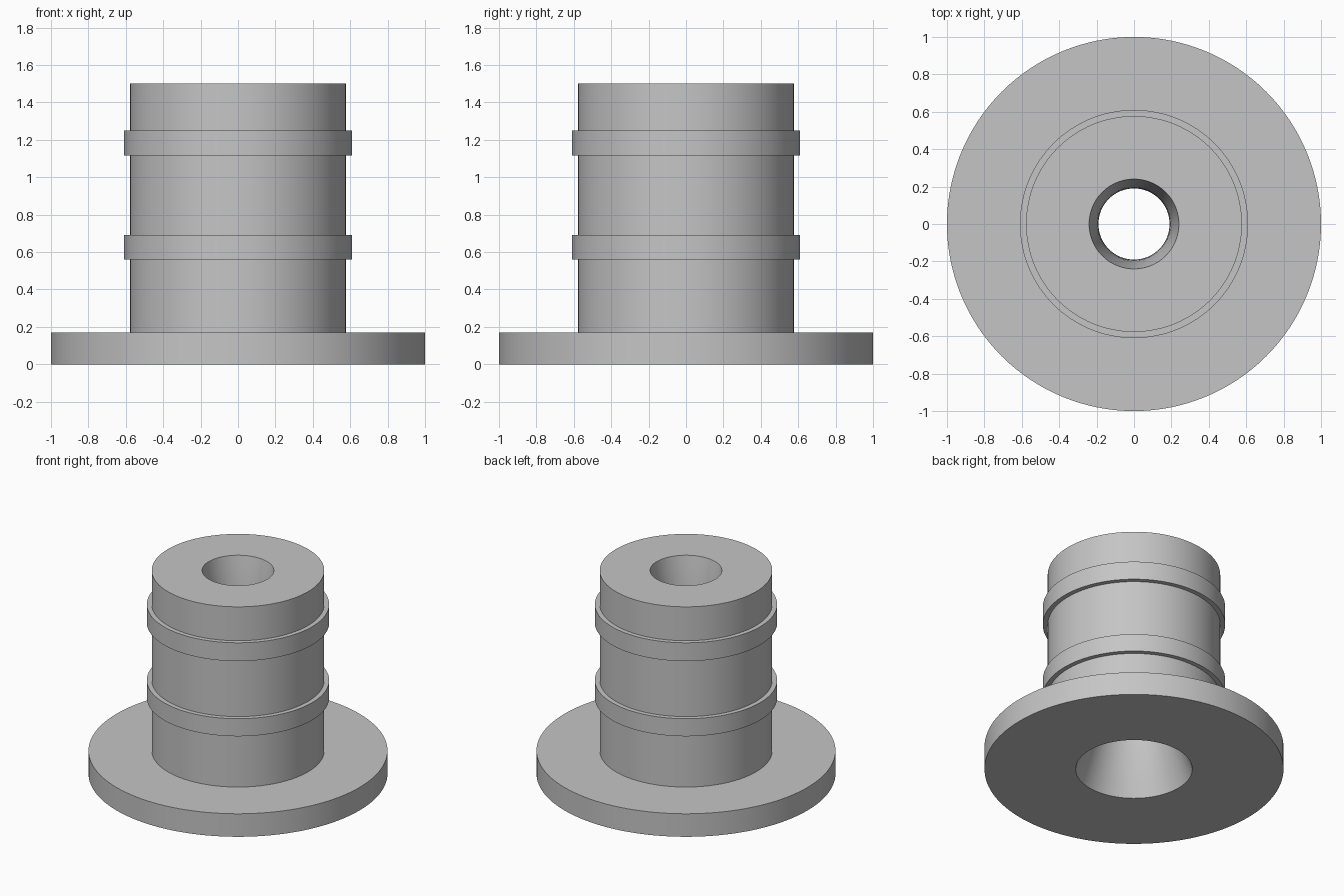
import bpy, bmesh, math

if "Cube" in bpy.data.objects:
    bpy.data.objects.remove(bpy.data.objects["Cube"])

SEGMENTS = 128
HEIGHT = 1.5
BODY_R, RING_R, FLANGE_R, FLANGE_H = 0.577, 0.61, 1.0, 0.17
RINGS = [(0.56, 0.69), (1.115, 1.25)]            # bottom and top of each collar
THROAT_R, THROAT_Z, BORE_CURVE = 0.19, 1.0, 0.2  # waisted through-hole

grey = bpy.data.materials.new("plain_grey")
grey.diffuse_color = (0.56, 0.56, 0.56, 1)
grey.use_nodes = True
grey.node_tree.nodes["Principled BSDF"].inputs["Base Color"].default_value = grey.diffuse_color


def bore_radius(z):
    return THROAT_R + BORE_CURVE * (z - THROAT_Z) ** 2


def lathe(name, profile):
    """Revolve a closed (radius, height) profile around z."""
    bm = bmesh.new()
    loops = []
    for r, z in profile:
        loops.append([bm.verts.new((r * math.cos(a), r * math.sin(a), z))
                      for a in (2 * math.pi * i / SEGMENTS for i in range(SEGMENTS))])
    for k, lower in enumerate(loops):
        upper = loops[(k + 1) % len(loops)]
        for i in range(SEGMENTS):
            j = (i + 1) % SEGMENTS
            bm.faces.new((lower[i], lower[j], upper[j], upper[i]))
    bmesh.ops.recalc_face_normals(bm, faces=bm.faces)
    mesh = bpy.data.meshes.new(name)
    bm.to_mesh(mesh)
    bm.free()
    mesh.materials.append(grey)
    obj = bpy.data.objects.new(name, mesh)
    bpy.context.collection.objects.link(obj)
    bpy.ops.object.select_all(action='DESELECT')
    obj.select_set(True)
    bpy.context.view_layer.objects.active = obj
    bpy.ops.object.shade_smooth_by_angle(angle=math.radians(30))
    return obj


# Flange, then the barrel with its two raised collars
profile = [(FLANGE_R, 0), (FLANGE_R, FLANGE_H), (BODY_R, FLANGE_H)]
for low, high in RINGS:
    profile += [(BODY_R, low), (RING_R, low), (RING_R, high), (BODY_R, high)]
profile.append((BODY_R, HEIGHT))

# Waisted bore, from the top rim down to the wide bottom opening
STEPS = 18
for s in range(STEPS + 1):
    z = HEIGHT * (1 - s / STEPS)
    profile.append((bore_radius(z), z))

lathe("flanged_bushing", profile)
